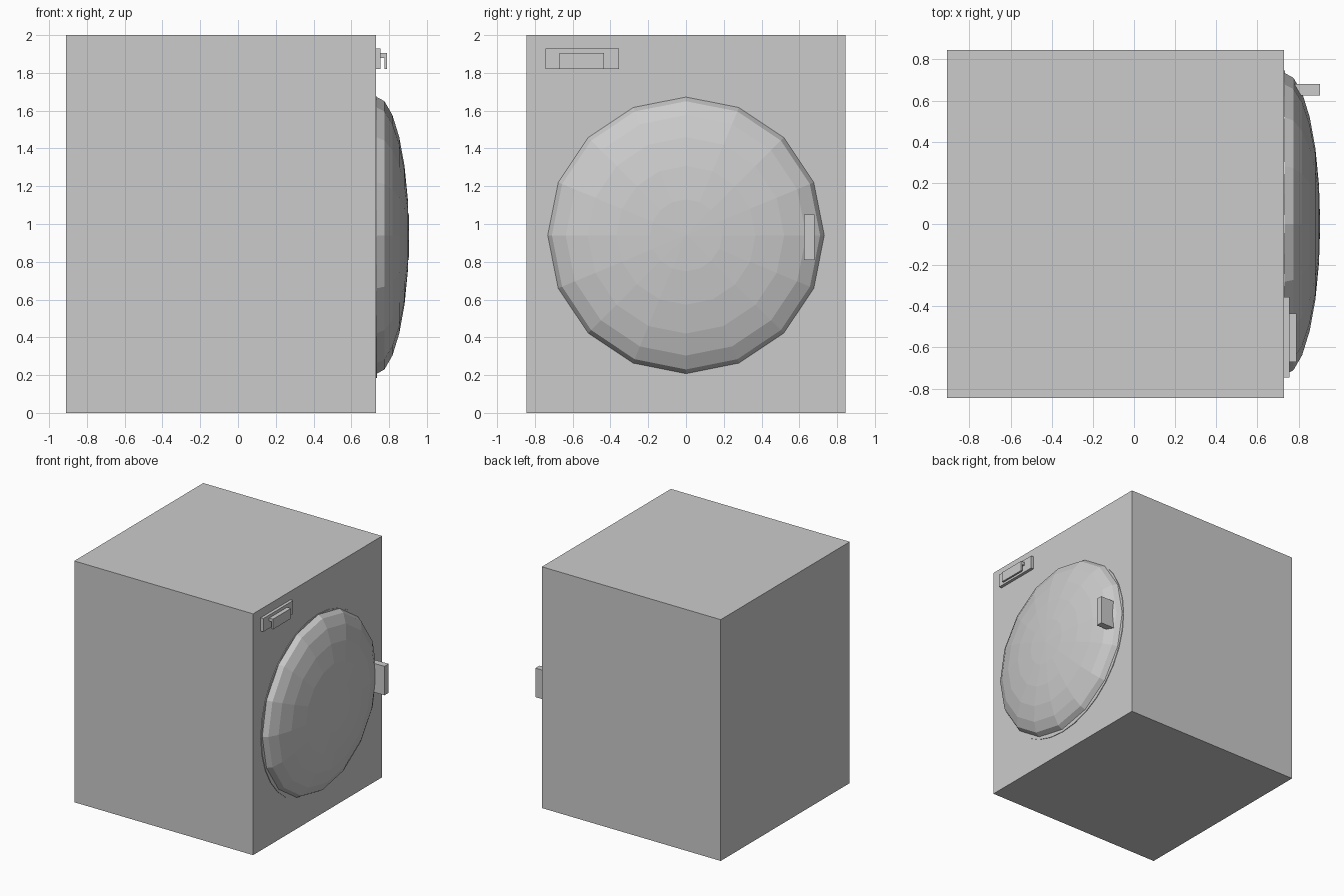
import bpy, bmesh
from math import radians
from mathutils import Matrix, Vector

if "Cube" in bpy.data.objects:
    bpy.data.objects.remove(bpy.data.objects["Cube"], do_unlink=True)

grey = bpy.data.materials.new("light_grey")
grey.use_nodes = True
grey.diffuse_color = (0.6, 0.6, 0.6, 1)
grey.node_tree.nodes["Principled BSDF"].inputs["Base Color"].default_value = (0.6, 0.6, 0.6, 1)

FACE_X = 0.73      # plane of the door side
DOOR_Z = 0.94      # height of the door centre
TO_X = Matrix.Rotation(radians(90), 4, "Y")


def finish(name, bm):
    bmesh.ops.recalc_face_normals(bm, faces=bm.faces)
    mesh = bpy.data.meshes.new(name)
    bm.to_mesh(mesh)
    bm.free()
    mesh.materials.append(grey)
    obj = bpy.data.objects.new(name, mesh)
    bpy.context.collection.objects.link(obj)
    return obj


def box(name, low, high):
    low, high = Vector(low), Vector(high)
    bm = bmesh.new()
    bmesh.ops.create_cube(bm, size=1)
    bmesh.ops.scale(bm, vec=high - low, verts=bm.verts)
    bmesh.ops.translate(bm, vec=(low + high) / 2, verts=bm.verts)
    return finish(name, bm)


# Cabinet
box("cabinet", (-0.91, -0.845, 0), (FACE_X, 0.845, 2))

# Thin gasket behind the door
bm = bmesh.new()
bmesh.ops.create_cone(bm, cap_ends=True, segments=32, radius1=0.745, radius2=0.745, depth=0.02, matrix=TO_X)
bmesh.ops.translate(bm, vec=(FACE_X - 0.005, 0, 0.93), verts=bm.verts)
finish("door_gasket", bm)

# Faceted dome door: the outer half of a flattened sphere
bm = bmesh.new()
bmesh.ops.create_uvsphere(bm, u_segments=16, v_segments=12, radius=1, matrix=TO_X)
bmesh.ops.delete(bm, geom=[v for v in bm.verts if v.co.x < -0.01], context="VERTS")
bmesh.ops.scale(bm, vec=(0.175, 0.735, 0.735), verts=bm.verts)
bmesh.ops.translate(bm, vec=(FACE_X, 0, DOOR_Z), verts=bm.verts)
finish("door_dome", bm)

# Door handle
box("door_handle", (FACE_X, 0.625, 0.81), (0.905, 0.68, 1.05))

# Drawer plate with a hooked pull, open below
box("drawer_plate", (FACE_X, -0.745, 1.82), (0.755, -0.355, 1.93))
bm = bmesh.new()
hook = [(0.755, 1.88), (0.775, 1.88), (0.775, 1.82), (0.79, 1.82), (0.79, 1.905), (0.755, 1.905)]
face = bm.faces.new([bm.verts.new((x, -0.67, z)) for x, z in hook])
side = bmesh.ops.extrude_face_region(bm, geom=[face])["geom"]
bmesh.ops.translate(bm, vec=(0, 0.235, 0), verts=[v for v in side if isinstance(v, bmesh.types.BMVert)])
finish("drawer_pull", bm)
